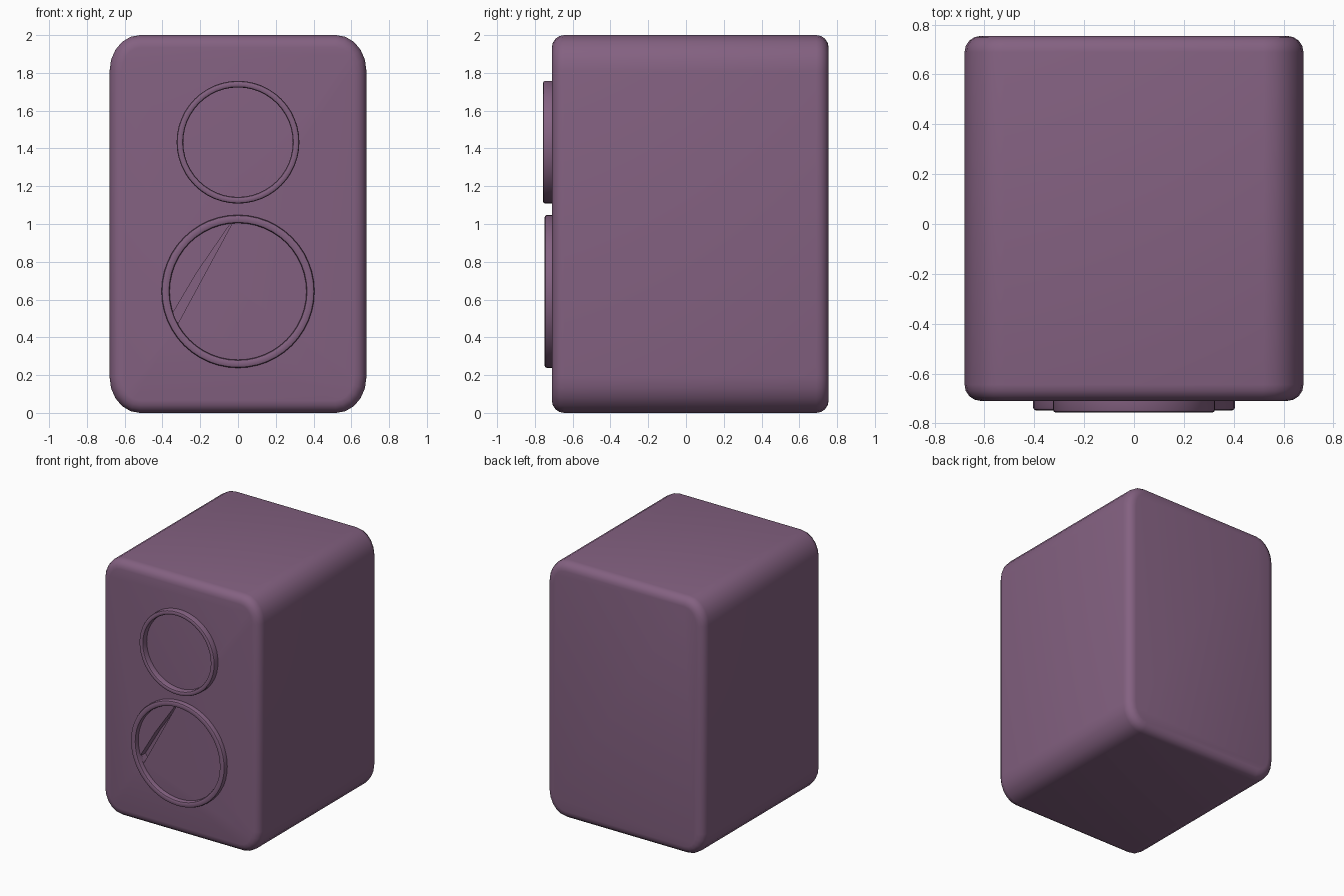
import bpy, bmesh, math

if "Cube" in bpy.data.objects:
    bpy.data.objects.remove(bpy.data.objects["Cube"])

plum = bpy.data.materials.new("plum")
plum.diffuse_color = (0.23, 0.12, 0.22, 1)
plum.use_nodes = True
plum.node_tree.nodes["Principled BSDF"].inputs["Base Color"].default_value = plum.diffuse_color


def add_object(name, bm, smooth=True):
    bmesh.ops.recalc_face_normals(bm, faces=bm.faces)
    mesh = bpy.data.meshes.new(name)
    bm.to_mesh(mesh)
    bm.free()
    mesh.materials.append(plum)
    obj = bpy.data.objects.new(name, mesh)
    bpy.context.collection.objects.link(obj)
    if smooth:
        bpy.ops.object.select_all(action='DESELECT')
        obj.select_set(True)
        bpy.context.view_layer.objects.active = obj
        bpy.ops.object.shade_smooth_by_angle(angle=math.radians(35))
    return obj


def prism(outline, y0, y1):
    """Solid made by extruding an x-z outline along y."""
    bm = bmesh.new()
    face = bm.faces.new([bm.verts.new((x, y0, z)) for x, z in outline])
    ext = bmesh.ops.extrude_face_region(bm, geom=[face], use_keep_orig=True)
    for v in ext["geom"]:
        if isinstance(v, bmesh.types.BMVert):
            v.co.y = y1
    bmesh.ops.recalc_face_normals(bm, faces=bm.faces)
    return bm


def rim(name, z, r_out, r_in, front, segments=48):
    """Round raised speaker rim, lathed around the y axis."""
    c = 0.012
    back = -0.695
    profile = [(r_out, back), (r_out, front + c), (r_out - 0.3 * c, front + 0.3 * c),
               (r_out - c, front), (r_in + c, front), (r_in + 0.3 * c, front + 0.3 * c),
               (r_in, front + c), (r_in, back)]
    bm = bmesh.new()
    loops = []
    for i in range(segments):
        a = math.tau * i / segments
        loops.append([bm.verts.new((r * math.cos(a), y, z + r * math.sin(a)))
                      for r, y in profile])
    n = len(profile)
    for i in range(segments):
        p, q = loops[i], loops[(i + 1) % segments]
        for j in range(n):
            k = (j + 1) % n
            bm.faces.new((p[j], p[k], q[k], q[j]))
    return add_object(name, bm)


# Cabinet: rounded outline with softened front and back edges
HALF_W, HEIGHT, RX, RZ, STEPS = 0.68, 2.0, 0.16, 0.19, 5
outline = []
for quarter, (sx, sz) in enumerate([(1, 1), (-1, 1), (-1, -1), (1, -1)]):
    for s in range(STEPS + 1):
        a = math.pi / 2 * (quarter + s / STEPS)
        outline.append((sx * (HALF_W - RX) + RX * math.cos(a),
                        HEIGHT / 2 + sz * (HEIGHT / 2 - RZ) + RZ * math.sin(a)))
bm = prism(outline, -0.71, 0.755)
edges = [e for e in bm.edges if abs(e.verts[0].co.y - e.verts[1].co.y) < 1e-4]
bmesh.ops.bevel(bm, geom=edges, offset=0.065, segments=4, profile=0.5, affect='EDGES')
cabinet = add_object("cabinet", bm)

# Narrow slit in the baffle behind the lower rim
slit = [(-0.03, 1.005), (-0.045, 0.995), (-0.22, 0.74), (-0.35, 0.52), (-0.317, 0.475)]
cutter = add_object("slit_cutter", prism(slit, -0.8, -0.64), smooth=False)
cutter.hide_render = True
cutter.hide_viewport = True
cut = cabinet.modifiers.new("slit", 'BOOLEAN')
cut.object = cutter
cut.operation = 'DIFFERENCE'
cut.solver = 'EXACT'

# Speaker rims
rim("upper_speaker_rim", 1.433, 0.325, 0.29, -0.757)
rim("lower_speaker_rim", 0.643, 0.405, 0.362, -0.748)
